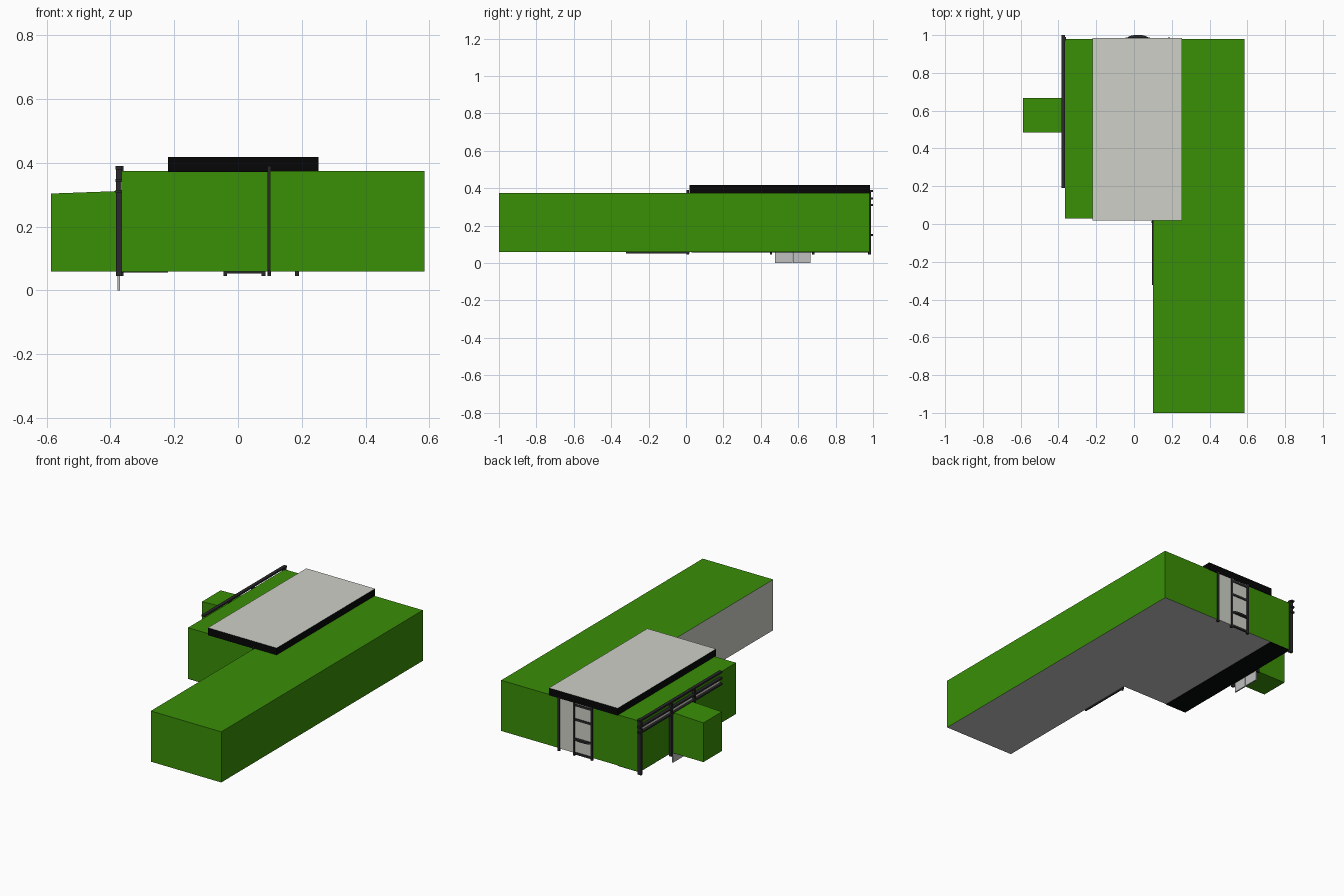
import bpy, bmesh

if "Cube" in bpy.data.objects:
    bpy.data.objects.remove(bpy.data.objects["Cube"])


def mat(name, rgb):
    m = bpy.data.materials.new(name)
    m.diffuse_color = tuple((c / 255) ** 2.2 for c in rgb) + (1,)
    m.use_nodes = True
    m.node_tree.nodes["Principled BSDF"].inputs["Base Color"].default_value = m.diffuse_color
    return m


GREEN = mat("wall green", (60, 142, 15))
LIGHT = mat("light warm grey", (205, 207, 198))
GREY = mat("plain grey", (190, 190, 190))
DARK = mat("frame charcoal", (46, 46, 48))
BLACK = mat("trim black", (14, 15, 15))


def prism(name, outline, z0, z1, mats, rule=None):
    """Extrude a plan outline upward; rule(face) picks the material index."""
    bm = bmesh.new()
    base = bm.faces.new([bm.verts.new((x, y, z0)) for x, y in outline])
    ext = bmesh.ops.extrude_face_region(bm, geom=[base], use_keep_orig=True)
    for v in ext["geom"]:
        if isinstance(v, bmesh.types.BMVert):
            v.co.z = z1
    bmesh.ops.recalc_face_normals(bm, faces=bm.faces)
    bm.normal_update()
    if rule:
        for f in bm.faces:
            f.material_index = rule(f)
    me = bpy.data.meshes.new(name)
    bm.to_mesh(me)
    bm.free()
    for m in mats:
        me.materials.append(m)
    ob = bpy.data.objects.new(name, me)
    bpy.context.collection.objects.link(ob)
    return ob


def box(name, x, y, z, *mats, rule=None):
    outline = [(x[0], y[0]), (x[1], y[0]), (x[1], y[1]), (x[0], y[1])]
    return prism(name, outline, z[0], z[1], mats, rule)


# L-shaped building: green walls, grey underside, light inner wing wall
def wall_rule(f):
    c = f.calc_center_median()
    if f.normal.z < -0.5:
        return 2
    return 1 if f.normal.x < -0.5 and c.y < 0 else 0


prism("building_walls", [(0.10, -1), (0.585, -1), (0.585, 0.98), (-0.365, 0.98),
                         (-0.365, 0.03), (0.10, 0.03)], 0.06, 0.375,
      (GREEN, LIGHT, GREY), wall_rule)
box("black_floor_strip", (-0.365, -0.22), (0.03, 0.98), (0.057, 0.061), BLACK)

# Raised roof with black fascia
box("raised_roof", (-0.22, 0.253), (0.018, 0.985), (0.372, 0.418), BLACK, LIGHT,
    rule=lambda f: 1 if f.normal.z > 0.5 else 0)

# Side porch with a slightly sloping top
porch = box("side_porch", (-0.587, -0.366), (0.485, 0.667), (0.06, 0.312), GREEN)
for v in porch.data.vertices:
    if v.co.z > 0.2 and v.co.x < -0.5:
        v.co.z = 0.304

# Double doors behind the porch, reaching the ground
for i, y in enumerate((0.475, 0.572)):
    box(f"side_door_{i + 1}", (-0.378, -0.370), (y, y + 0.094), (0, 0.30), GREY)

# Left side frame: posts, three rails and a light strip window
box("corner_post", (-0.382, -0.359), (0.972, 0.989), (0.045, 0.39), DARK)
for i, y in enumerate((0.455, 0.68)):
    box(f"side_post_{i + 1}", (-0.382, -0.364), (y - 0.006, y + 0.006), (0.045, 0.39), DARK)
for i, z in enumerate((0.310, 0.345, 0.385)):
    box(f"side_rail_{i + 1}", (-0.384, -0.364), (0.19, 1.0), (z - 0.005, z + 0.005), DARK)
box("side_strip_window", (-0.369, -0.364), (0.20, 0.975), (0.312, 0.343), LIGHT)

# Back entrance: light glazing, posts, crossbars and push bar
box("entrance_glazing", (-0.04, 0.185), (0.979, 0.983), (0.06, 0.373), LIGHT)
for i, x in enumerate((-0.04, 0.08, 0.185)):
    box(f"entrance_post_{i + 1}", (x - 0.006, x + 0.006), (0.975, 0.988), (0.045, 0.378), DARK)
for i, z in enumerate((0.060, 0.27, 0.36)):
    box(f"entrance_crossbar_{i + 1}", (-0.04, 0.08), (0.978, 0.987), (z - 0.007, z + 0.007), DARK)
prism("push_bar", [(-0.045, 0.982), (0.085, 0.982), (0.06, 0.996), (0.04, 1.0),
                   (0.0, 1.0), (-0.02, 0.996)], 0.144, 0.156, (DARK,))

# Inner corner post and sill on the wing wall
box("inner_post", (0.093, 0.103), (0.004, 0.017), (0.045, 0.39), DARK)
box("inner_sill", (0.094, 0.102), (-0.322, 0.02), (0.052, 0.064), DARK)
